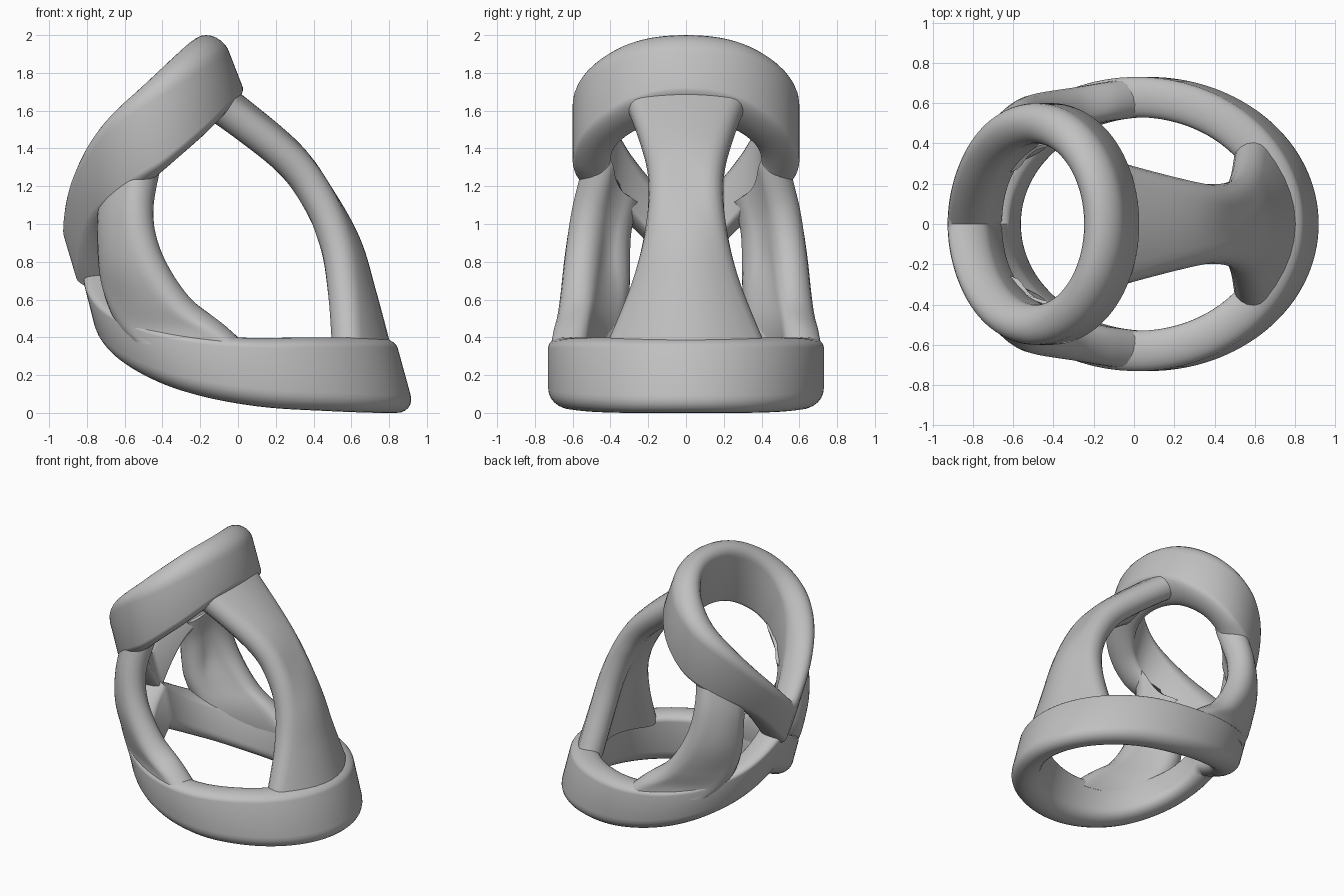
import bpy
import bmesh
from math import cos, sin, pi, radians
from mathutils import Vector

cube = bpy.data.objects.get("Cube")
if cube:
    bpy.data.objects.remove(cube, do_unlink=True)

grey = bpy.data.materials.new("plain grey")
grey.use_nodes = True
grey.diffuse_color = (0.53, 0.53, 0.53, 1)
grey.node_tree.nodes["Principled BSDF"].inputs["Base Color"].default_value = grey.diffuse_color


def spline(a, b, c, d, t):
    """Smooth step from b to c with neighbours a and d (numbers or vectors)."""
    return (b * 2 + (c - a) * t + (a * 2 - b * 5 + c * 4 - d) * t ** 2
            + (b * 3 - a - c * 3 + d) * t ** 3) * 0.5


def skin(name, loops, closed):
    """Join equal-sized point loops into one smooth solid."""
    bm = bmesh.new()
    rows = [[bm.verts.new(p) for p in loop] for loop in loops]
    pairs = list(zip(rows, rows[1:]))
    if closed:
        pairs.append((rows[-1], rows[0]))
    else:
        bm.faces.new(rows[0])
        bm.faces.new(rows[-1])
    count = len(rows[0])
    for r, s in pairs:
        for i in range(count):
            j = (i + 1) % count
            bm.faces.new((r[i], r[j], s[j], s[i]))
    bmesh.ops.recalc_face_normals(bm, faces=bm.faces)
    mesh = bpy.data.meshes.new(name)
    bm.to_mesh(mesh)
    bm.free()
    mesh.materials.append(grey)
    obj = bpy.data.objects.new(name, mesh)
    bpy.context.collection.objects.link(obj)
    bpy.ops.object.select_all(action="DESELECT")
    obj.select_set(True)
    bpy.context.view_layer.objects.active = obj
    bpy.ops.object.shade_smooth_by_angle(angle=radians(50))
    return obj


def height(levels, angle):
    """Height around a ring, from levels every 30 degrees, with a crease at the joint."""
    k = abs((angle + pi) % (2 * pi) - pi) / (pi / 6)
    i = min(int(k), 5)
    full = [levels[1], *levels, 2 * levels[6] - levels[5]]
    return spline(*full[i:i + 4], k - i)


def ring(name, crest, foot, slope, half=0.1, soft=0.055, steps=128):
    """Slanted band with a round crest and softened foot, each (centre, a, b, levels)."""
    loops = []
    for s in range(steps):
        t = 2 * pi * s / steps
        top, low = [Vector((e[0] + e[1] * cos(t), e[2] * sin(t), height(e[3], t)))
                    for e in (crest, foot)]
        n = Vector((cos(t) / crest[1], sin(t) / crest[2], 0)).normalized()
        axis = (top - low).normalized()
        cut = n + Vector((0, 0, slope * max(cos(t), 0)))
        arc = [pi * k / 12 for k in range(13)]
        loop = [top + n * half * cos(a) + axis * half * (sin(a) - 1) for a in arc]
        loop += [low - cut * half * cos(a) + axis * soft * (1 - sin(a)) for a in arc]
        loops.append(loop)
    return skin(name, loops, True)


def strut(name, rows, half, fine=8, across=10):
    """Curved plate with round edges through rows of (edge, middle, edge) points."""
    rows = [[Vector(p) for p in r] for r in rows]
    rows = [rows[0]] + rows + [rows[-1]]
    grid = []
    for i in range(1, len(rows) - 2):
        for k in range(fine + (i == len(rows) - 3)):
            a, m, b = [spline(*[rows[i + d][c] for d in (-1, 0, 1, 2)], k / fine)
                       for c in range(3)]
            line = []
            for j in range(across + 1):
                u = j / across
                line.append(a * ((1 - u) * (1 - 2 * u)) + m * (4 * u * (1 - u))
                            + b * (u * (2 * u - 1)))
            grid.append(line)
    loops = []
    for r, line in enumerate(grid):
        above, below = grid[max(r - 1, 0)], grid[min(r + 1, len(grid) - 1)]
        side, norm = [], []
        for j in range(across + 1):
            t = (line[min(j + 1, across)] - line[max(j - 1, 0)]).normalized()
            side.append(t)
            norm.append(t.cross(below[j] - above[j]).normalized())
        loop = [p + n * half for p, n in zip(line, norm)]
        for j, sign in ((across, 1), (0, -1)):
            if sign < 0:
                loop += [p - n * half for p, n in zip(reversed(line), reversed(norm))]
            for k in range(1, 8):
                a = pi * k / 8
                loop.append(line[j] + (norm[j] * cos(a) + side[j] * sin(a)) * half * sign)
        loops.append(loop)
    return skin(name, loops, False)


# Tilted upper ring
ring("upper_ring",
     (-0.51, 0.34, 0.50, (2.0, 1.97, 1.87, 1.725, 1.545, 1.30, 1.03)),
     (-0.40, 0.34, 0.50, (1.59, 1.55, 1.43, 1.28, 1.13, 0.96, 0.66)), 0.8)

# Lower ring, rising towards the joint
ring("lower_ring",
     (0.10, 0.74, 0.63, (0, 0, 0.01, 0.035, 0.11, 0.24, 0.40)),
     (0.0, 0.73, 0.63, (0.4, 0.4, 0.4, 0.4, 0.45, 0.57, 0.76)), 0)

# Wide waisted strap: middle x, middle z, edge x, edge z, half width
strap = ((-0.12, 1.67, -0.15, 1.64, 0.26), (-0.03, 1.61, -0.05, 1.59, 0.21),
         (0.265, 1.36, 0.27, 1.34, 0.125), (0.43, 1.13, 0.43, 1.125, 0.11),
         (0.565, 0.885, 0.525, 0.89, 0.14), (0.645, 0.62, 0.565, 0.64, 0.21),
         (0.715, 0.36, 0.585, 0.36, 0.325))
strut("wide_strap",
      [((ex, -w, ez), (mx, 0, mz), (ex, w, ez)) for mx, mz, ex, ez, w in strap], 0.09)

# Pair of flared side struts
side_rows = (((-0.64, 0.34, 1.16), (-0.57, 0.42, 1.23), (-0.48, 0.46, 1.33)),
             ((-0.65, 0.38, 0.98), (-0.61, 0.45, 1.02), (-0.54, 0.51, 1.07)),
             ((-0.64, 0.39, 0.77), (-0.59, 0.48, 0.80), (-0.50, 0.545, 0.83)),
             ((-0.60, 0.40, 0.60), (-0.49, 0.50, 0.60), (-0.35, 0.575, 0.60)),
             ((-0.53, 0.43, 0.46), (-0.36, 0.535, 0.46), (-0.16, 0.605, 0.455)),
             ((-0.46, 0.475, 0.37), (-0.25, 0.58, 0.34), (0.0, 0.625, 0.32)))
for name, s in (("back_strut", 1), ("front_strut", -1)):
    strut(name, [[(x, y * s, z) for x, y, z in r] for r in side_rows], 0.097)
